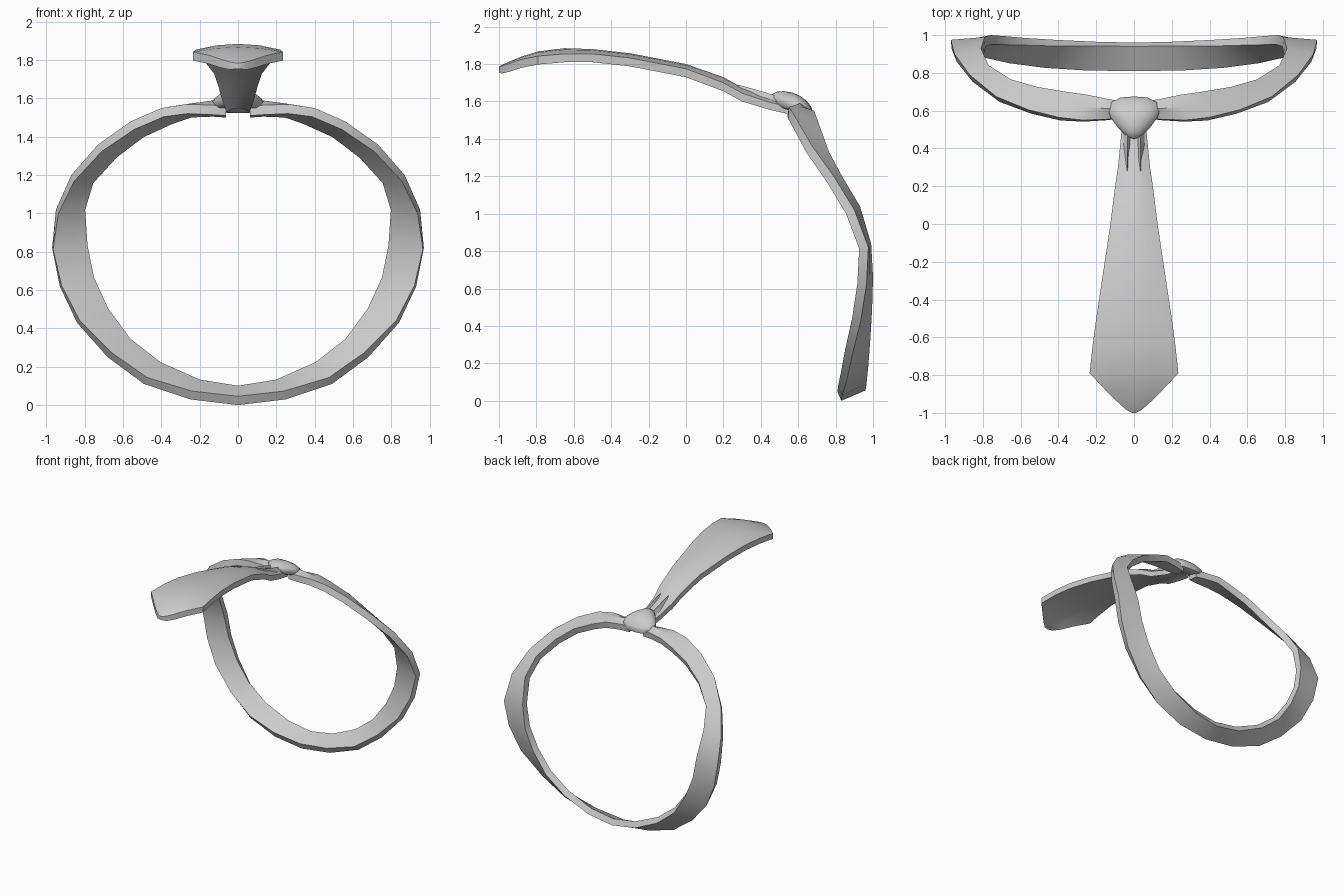
import bpy, bmesh
from mathutils import Vector

cube = bpy.data.objects.get("Cube")
if cube:
    bpy.data.objects.remove(cube, do_unlink=True)

grey = bpy.data.materials.new("plain grey cloth")
grey.use_nodes = True
COLOUR = (.6, .6, .6, 1)
grey.diffuse_color = COLOUR
grey.node_tree.nodes["Principled BSDF"].inputs["Base Color"].default_value = COLOUR


def loft(name, rows, closed=False, cap_start=False, cap_end=False, mirror=True, angle=.6):
    """Skin a list of equal cross-sections, optionally mirrored across x = 0."""
    bm = bmesh.new()
    rings = [[bm.verts.new(p) for p in row] for row in rows]
    count = len(rings[0])
    for a, b in zip(rings, rings[1:]):
        for i in range(count if closed else count - 1):
            j = (i + 1) % count
            bm.faces.new((a[i], a[j], b[j], b[i]))
    if cap_start:
        bm.faces.new(rings[0])
    if cap_end:
        bm.faces.new(rings[-1])
    bmesh.ops.recalc_face_normals(bm, faces=bm.faces)
    mesh = bpy.data.meshes.new(name)
    bm.to_mesh(mesh)
    bm.free()
    mesh.materials.append(grey)
    obj = bpy.data.objects.new(name, mesh)
    bpy.context.collection.objects.link(obj)
    if mirror:
        mod = obj.modifiers.new("mirror", 'MIRROR')
        mod.use_clip = True
    bpy.ops.object.select_all(action='DESELECT')
    obj.select_set(True)
    bpy.context.view_layer.objects.active = obj
    bpy.ops.object.shade_smooth_by_angle(angle=angle)
    return obj


# Neck band: outer and inner rails of the left half, from nape to knot
outer = [(0, .83, 0), (.25, .835, .03), (.49, .86, .11), (.68, .89, .25), (.84, .935, .43),
         (.93, .965, .62), (.97, .975, .82), (.95, .9, 1.02), (.87, .79, 1.2), (.73, .675, 1.36),
         (.56, .605, 1.48), (.4, .565, 1.55), (.27, .55, 1.57), (.13, .555, 1.565), (.06, .57, 1.56)]
inner = [(0, .96, .055), (.21, .965, .09), (.42, .975, .19), (.58, .985, .32), (.69, .995, .49),
         (.76, 1, .66), (.79, .99, .84), (.81, .93, 1.04), (.77, .84, 1.19), (.65, .765, 1.33),
         (.51, .725, 1.44), (.36, .7, 1.51), (.25, .685, 1.55), (.13, .66, 1.555), (.06, .65, 1.55)]
outer = [Vector(p) for p in outer]
inner = [Vector(p) for p in inner]
middle = [(a + b) / 2 for a, b in zip(outer, inner)]
fold = {len(outer) - 3: .012, len(outer) - 2: .03, len(outer) - 1: .03}

band = []
for i, (o, m, n) in enumerate(zip(outer, middle, inner)):
    ahead = middle[min(i + 1, len(middle) - 1)]
    along = ahead - middle[i - 1] if i else Vector((1, 0, 0))
    normal = (n - o).cross(along).normalized()
    drop = normal * .05
    ridge = m + normal * fold.get(i, 0)
    band.append([o, ridge, n, n - drop, m - drop, o - drop])
loft("neck_band", band, closed=True, cap_end=True)

# Blade: y, half width, centre height, drop at the side, thickness
stations = [(.56, .06, 1.59, .02, .04), (.45, .07, 1.625, .03, .04), (.3, .085, 1.675, .03, .045),
            (.2, .1, 1.73, .03, .045), (0, .125, 1.8, .025, .045), (-.3, .17, 1.858, .025, .045),
            (-.5, .2, 1.88, .025, .045), (-.65, .22, 1.885, .03, .045),
            (-.79, .235, 1.868, .025, .045), (-.88, .15, 1.84, .015, .045),
            (-.94, .09, 1.815, .01, .045), (-.985, .04, 1.795, .005, .04), (-1, .01, 1.785, 0, .03)]
blade = []
for y, w, z, side, t in stations:
    top = [Vector((w * f, y, z - side * f * f)) for f in (0, .5, 1)]
    under = [p - Vector((0, 0, t)) for p in reversed(top)]
    blade.append(top + under)
loft("blade", blade, cap_start=True, cap_end=True)

# Small pleats where the blade leaves the knot
for side, label in ((1, "left"), (-1, "right")):
    pleat = []
    for y, z, w in ((.5, 1.625, .022), (.42, 1.65, .02), (.28, 1.69, .004)):
        x = side * .035
        pleat.append([(x - w, y, z - .03), (x, y, z), (x + w, y, z - .03)])
    loft(label + "_pleat", pleat, closed=True, cap_start=True, cap_end=True, mirror=False)

# Knot: rounded shield outline, domed along the sloping chest line
half = [(0, .45), (.035, .46), (.085, .51), (.125, .565), (.135, .6), (.12, .645), (.07, .67), (0, .675)]
outline = half + [(-x, y) for x, y in reversed(half[1:-1])]
knot = []
for scale, lift in ((.8, -.04), (.95, -.03), (1, 0), (.94, .014), (.7, .038), (.4, .052), (.05, .058)):
    ring = []
    for x, y in outline:
        y = .57 + (y - .57) * scale
        ring.append((x * scale, y, 1.625 - .3 * (y - .45) + lift))
    knot.append(ring)
loft("knot", knot, closed=True, cap_start=True, cap_end=True, mirror=False, angle=.8)
